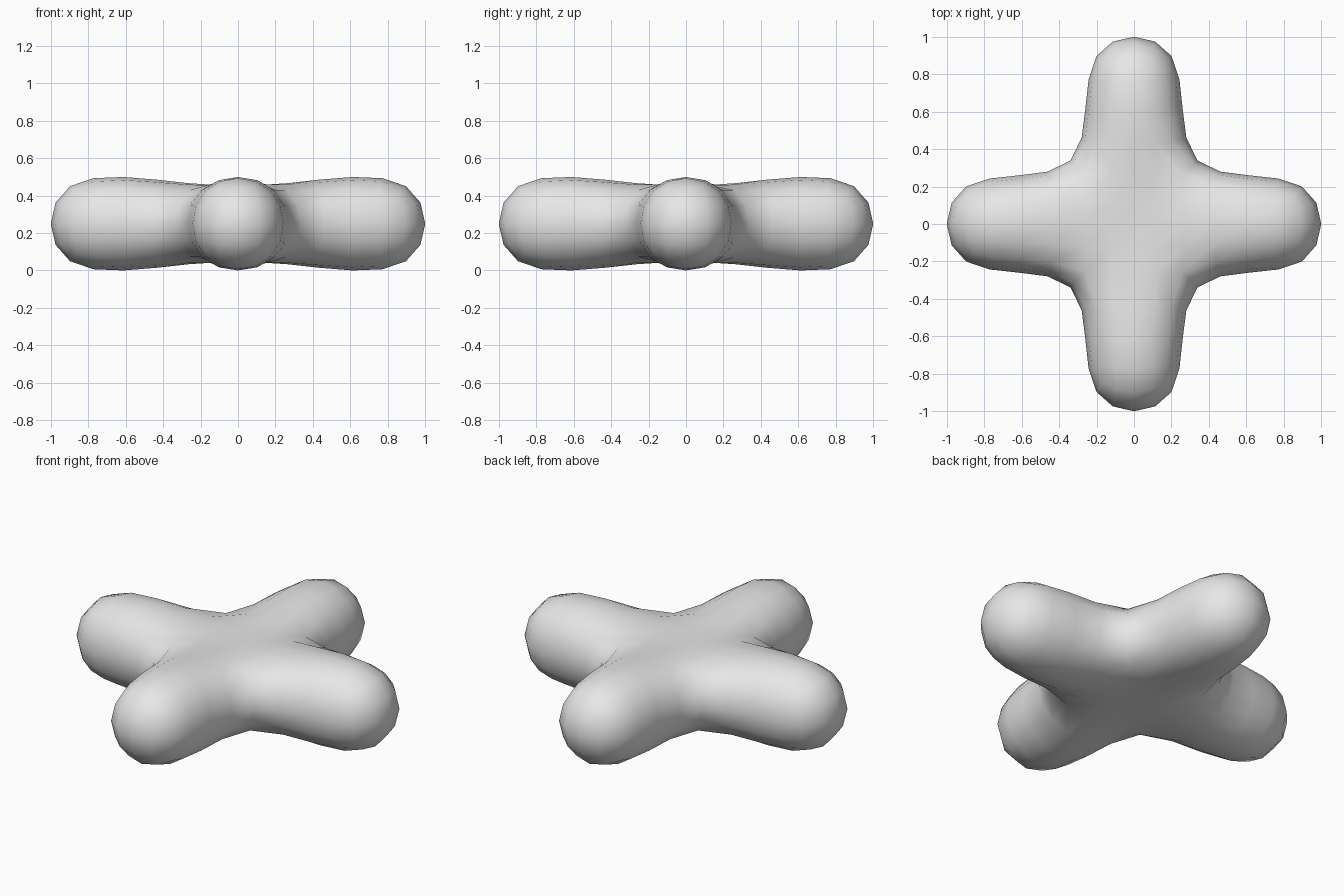
import bpy
import bmesh
from mathutils import Matrix, Vector

# Remove the default object
default = bpy.data.objects.get("Cube")
if default:
    bpy.data.objects.remove(default, do_unlink=True)

CORE_HALF = 0.177      # half width of the core block
CORE_HEIGHT = 0.196    # half height of the core block
ARM_REACH = 1.073      # distance from centre to arm end
ARM_HALF = 0.387       # half width of the arm end
ARM_HEIGHT = 0.38      # half height of the arm end
MID_Z = 0.25

# Core block
bm = bmesh.new()
bmesh.ops.create_cube(bm, size=2)
bmesh.ops.scale(bm, vec=(CORE_HALF, CORE_HALF, CORE_HEIGHT), verts=bm.verts)
bm.normal_update()

# Four flared arms pulled out of its sides
sides = [f for f in bm.faces if abs(f.normal.z) < 0.5]
ends = bmesh.ops.extrude_discrete_faces(bm, faces=sides)["faces"]
for end in ends:
    middle = end.calc_center_median()
    along = Vector((round(middle.x / CORE_HALF), round(middle.y / CORE_HALF), 0))
    across = Vector((-along.y, along.x, 0))
    for v in end.verts:
        side = 1 if v.co.dot(across) > 0 else -1
        up = 1 if v.co.z > 0 else -1
        v.co = along * ARM_REACH + across * side * ARM_HALF
        v.co.z = up * ARM_HEIGHT

bmesh.ops.transform(bm, matrix=Matrix.Translation((0, 0, MID_Z)), verts=bm.verts)
bmesh.ops.recalc_face_normals(bm, faces=bm.faces)
for f in bm.faces:
    f.smooth = True

mesh = bpy.data.meshes.new("rounded_cross")
bm.to_mesh(mesh)
bm.free()
cross = bpy.data.objects.new("rounded_cross", mesh)
bpy.context.collection.objects.link(cross)

# Rounding
rounding = cross.modifiers.new("rounding", "SUBSURF")
rounding.levels = 2
rounding.render_levels = 2

# Plain grey surface
grey = bpy.data.materials.new("light_grey")
grey.use_nodes = True
colour = (0.8, 0.8, 0.8, 1)
grey.diffuse_color = colour
grey.node_tree.nodes["Principled BSDF"].inputs["Base Color"].default_value = colour
mesh.materials.append(grey)
